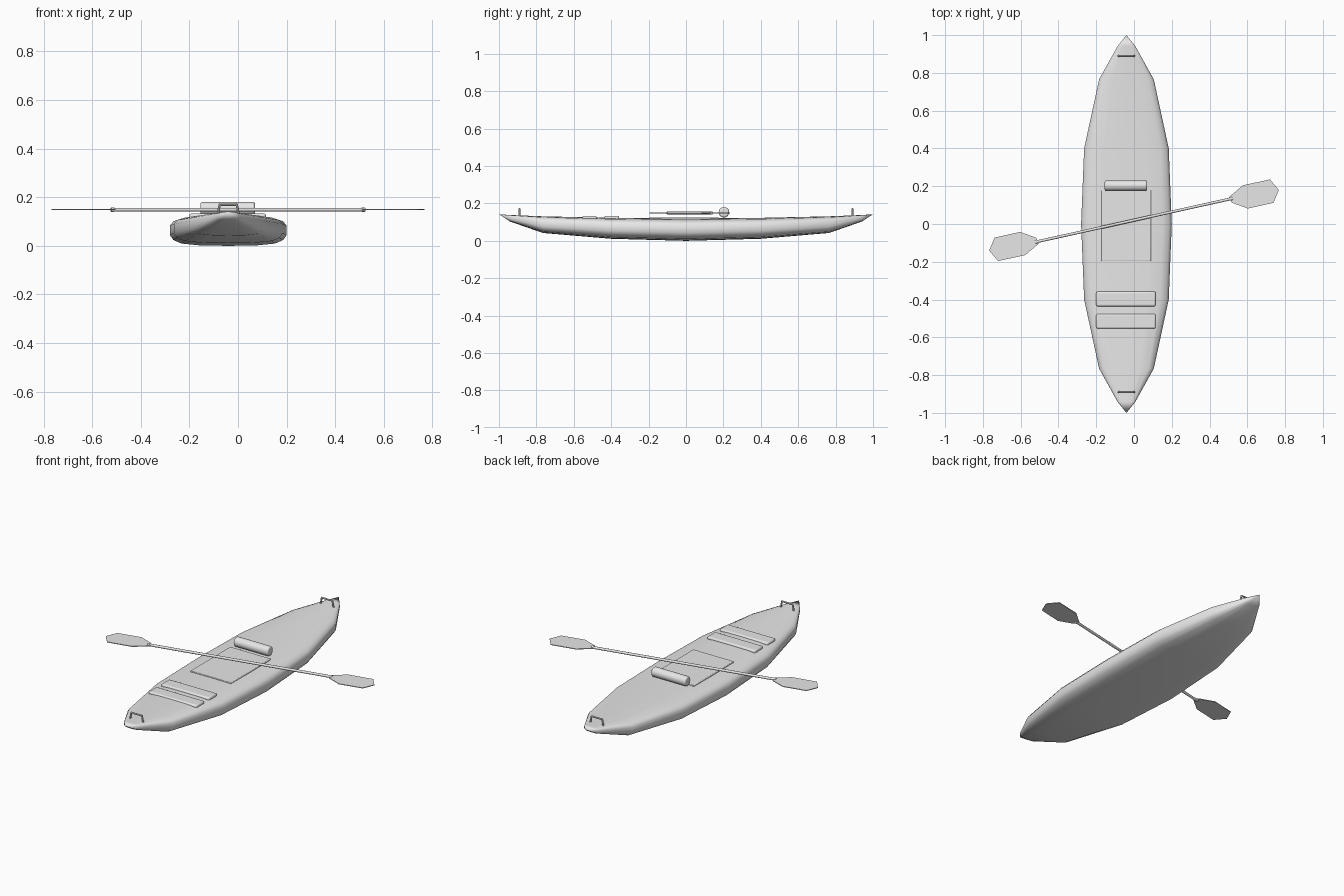
import bpy, bmesh, math
from mathutils import Vector

cube = bpy.data.objects.get("Cube")
if cube:
    bpy.data.objects.remove(cube, do_unlink=True)

grey = bpy.data.materials.new("light grey")
grey.use_nodes = True
grey.diffuse_color = (0.8, 0.8, 0.8, 1)
grey.node_tree.nodes["Principled BSDF"].inputs["Base Color"].default_value = (0.8, 0.8, 0.8, 1)

CX = -0.04                          # centre line of the hull
PADDLE = Vector((0, 0.02, 0.149))   # middle of the paddle


def finish(bm, name, bevel=0, segments=3, angle=40):
    """Turn a bmesh into a shaded object with an optional bevel."""
    bmesh.ops.recalc_face_normals(bm, faces=bm.faces)
    mesh = bpy.data.meshes.new(name)
    bm.to_mesh(mesh)
    bm.free()
    obj = bpy.data.objects.new(name, mesh)
    bpy.context.collection.objects.link(obj)
    mesh.materials.append(grey)
    if bevel:
        mod = obj.modifiers.new("Bevel", 'BEVEL')
        mod.width, mod.segments = bevel, segments
        mod.limit_method, mod.angle_limit = 'ANGLE', math.radians(50)
    bpy.ops.object.select_all(action='DESELECT')
    obj.select_set(True)
    bpy.context.view_layer.objects.active = obj
    bpy.ops.object.shade_smooth_by_angle(angle=math.radians(angle))
    return obj


def box(name, lo, hi, bevel):
    bm = bmesh.new()
    bmesh.ops.create_cube(bm, size=1)
    lo, hi = Vector(lo), Vector(hi)
    bmesh.ops.scale(bm, vec=hi - lo, verts=bm.verts)
    bmesh.ops.translate(bm, vec=(lo + hi) / 2, verts=bm.verts)
    return finish(bm, name, bevel)


def rod(bm, a, b, radius, sides=12):
    """Add a capped cylinder between two points."""
    a, b = Vector(a), Vector(b)
    made = bmesh.ops.create_cone(bm, cap_ends=True, segments=sides, radius1=radius,
                                 radius2=radius, depth=(b - a).length)["verts"]
    bmesh.ops.rotate(bm, verts=made, matrix=(b - a).to_track_quat('Z', 'Y').to_matrix())
    bmesh.ops.translate(bm, verts=made, vec=(a + b) / 2)


# Hull: one rounded section lofted through stations (y, half width, bottom, top)
half = [(0, 0), (0.5, 0.02), (0.8, 0.08), (0.94, 0.2), (1, 0.37),
        (1, 0.7), (0.94, 0.85), (0.8, 0.94), (0.5, 0.99), (0, 1)]
section = half + [(-u, v) for u, v in half[-2:0:-1]]
side = [(0.94, 0.048, 0.103, 0.138), (0.765, 0.145, 0.042, 0.131), (0.4, 0.224, 0.011, 0.123)]
stations = [(-y, w, b, t) for y, w, b, t in side] + [(0, 0.24, 0, 0.119)] + side[::-1]
bm = bmesh.new()
rings = [[bm.verts.new((CX + u * w, y, b + v * (t - b))) for u, v in section]
         for y, w, b, t in stations]
n = len(section)
for r, s in zip(rings, rings[1:]):
    for i in range(n):
        bm.faces.new((r[i], r[(i + 1) % n], s[(i + 1) % n], s[i]))
for ring, y in ((rings[0], -1), (rings[-1], 1)):
    tip = bm.verts.new((CX, y, 0.142))
    for i in range(n):
        bm.faces.new((ring[i], ring[(i + 1) % n], tip))
finish(bm, "hull", angle=50)

# Seat and the two deck pads
box("seat", (-0.175, -0.197, 0.1), (0.09, 0.178, 0.126), 0.004)
for name, y in (("front_deck_pad", -0.515), ("rear_deck_pad", -0.397)):
    box(name, (-0.2, y - 0.039, 0.105), (0.115, y + 0.039, 0.133), 0.009)

# Backrest roll
bm = bmesh.new()
rod(bm, (-0.155, 0.203, 0.153), (0.07, 0.203, 0.153), 0.028, 20)
finish(bm, "backrest", 0.009)

# Carry handles at both ends
for name, y in (("bow_handle", -0.89), ("stern_handle", 0.89)):
    path = [(CX - 0.043, y, 0.128), (CX - 0.035, y, 0.17),
            (CX + 0.035, y, 0.17), (CX + 0.043, y, 0.128)]
    bm = bmesh.new()
    for a, b in zip(path, path[1:]):
        rod(bm, a, b, 0.005, 8)
    for p in path[1:3]:
        made = bmesh.ops.create_icosphere(bm, subdivisions=1, radius=0.0055)["verts"]
        bmesh.ops.translate(bm, verts=made, vec=p)
    finish(bm, name)

# Paddle shaft with a short collar at each end
reach = Vector((0.52, 0.115, 0))
bm = bmesh.new()
rod(bm, PADDLE - reach, PADDLE + reach, 0.0075)
for s in (-1, 1):
    rod(bm, PADDLE + reach * s * 0.98, PADDLE + reach * s * 1.005, 0.009)
finish(bm, "paddle_shaft")

# Paddle blades: the same flat outline turned half a circle
outline = [(0.503, 0.123), (0.577, 0.185), (0.72, 0.216), (0.767, 0.16),
           (0.738, 0.092), (0.603, 0.062), (0.518, 0.093)]
for name, s in (("left_blade", 1), ("right_blade", -1)):
    bm = bmesh.new()
    face = bm.faces.new([bm.verts.new(PADDLE + Vector((s * x, s * y, -0.002)))
                         for x, y in outline])
    made = bmesh.ops.extrude_face_region(bm, geom=[face])["geom"]
    bmesh.ops.translate(bm, vec=(0, 0, 0.004),
                        verts=[v for v in made if isinstance(v, bmesh.types.BMVert)])
    finish(bm, name)
